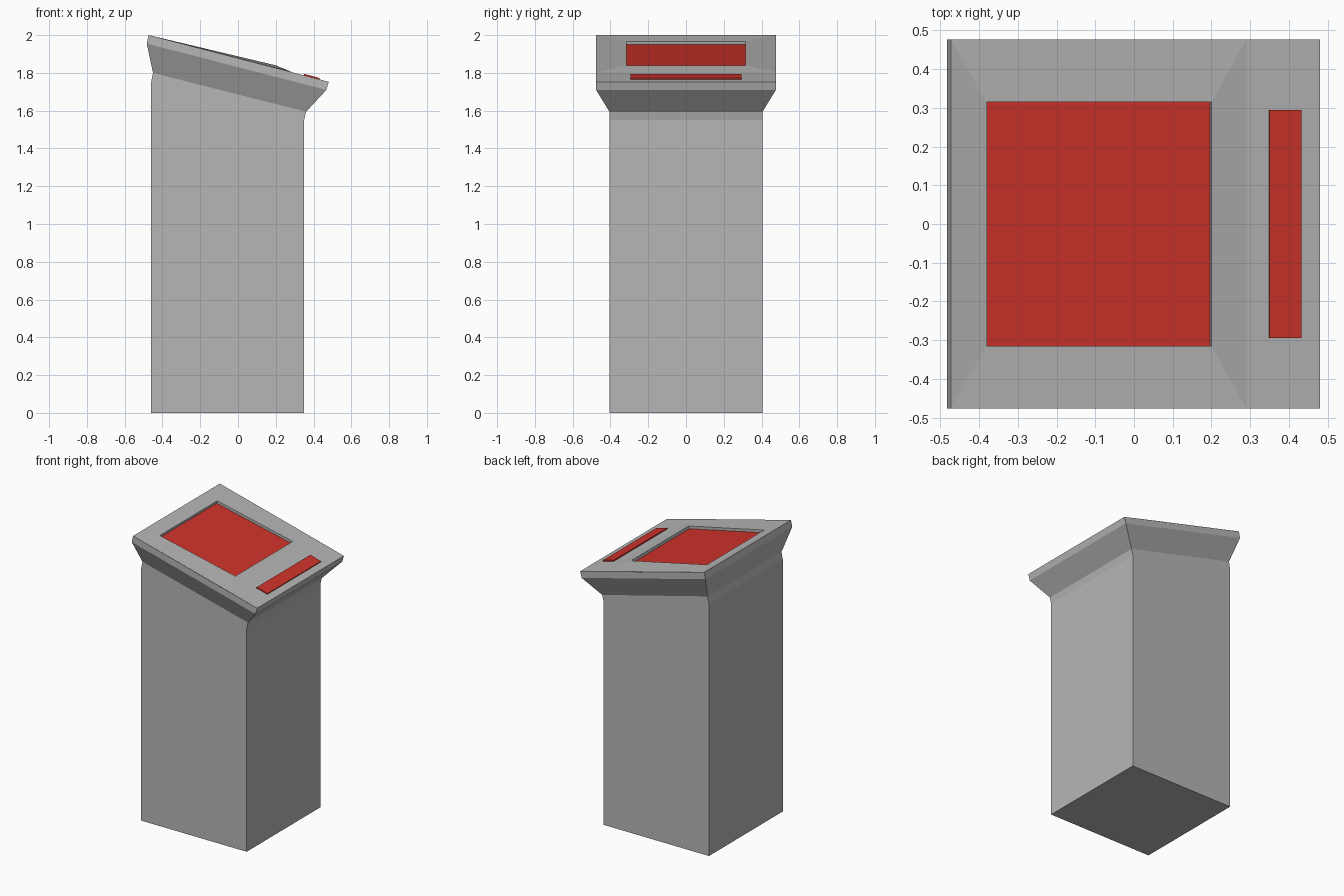
import bpy
import bmesh

cube = bpy.data.objects.get("Cube")
if cube:
    bpy.data.objects.remove(cube, do_unlink=True)


def make_material(name, rgb):
    mat = bpy.data.materials.new(name)
    mat.use_nodes = True
    color = (*rgb, 1.0)
    mat.diffuse_color = color
    mat.node_tree.nodes["Principled BSDF"].inputs["Base Color"].default_value = color
    return mat


grey = make_material("stone grey", (0.47, 0.47, 0.47))
red = make_material("signal red", (0.62, 0.033, 0.023))


def add_ring(bm, left, right, half):
    """Rectangular ring sloping from the left (x, z) edge to the right one."""
    (x0, z0), (x1, z1) = left, right
    return [bm.verts.new(p) for p in
            ((x0, -half, z0), (x1, -half, z1), (x1, half, z1), (x0, half, z0))]


def bridge(bm, lower, upper):
    for i in range(4):
        j = (i + 1) % 4
        bm.faces.new((lower[i], lower[j], upper[j], upper[i]))


def finish(bm, name, mat):
    mesh = bpy.data.meshes.new(name)
    bm.to_mesh(mesh)
    bm.free()
    mesh.materials.append(mat)
    obj = bpy.data.objects.new(name, mesh)
    bpy.context.collection.objects.link(obj)
    return obj


def loft(name, sections, mat):
    """Closed solid through a stack of sloping rectangles."""
    bm = bmesh.new()
    rings = [add_ring(bm, *s) for s in sections]
    for lower, upper in zip(rings, rings[1:]):
        bridge(bm, lower, upper)
    bm.faces.new(rings[0][::-1])
    bm.faces.new(rings[-1])
    return finish(bm, name, mat)


# Shaft, flared collar, sloping rim, screen surround and recess
top_left, top_right, break_edge = (-0.473, 2.0), (0.48, 1.753), (0.29, 1.803)
bm = bmesh.new()
rings = [add_ring(bm, *s) for s in (
    ((-0.46, 0), (0.35, 0), 0.405),
    ((-0.46, 1.75), (0.35, 1.55), 0.405),
    ((-0.45, 1.80), (0.36, 1.594), 0.405),
    ((-0.483, 1.955), (0.468, 1.71), 0.476),
)]
rim = add_ring(bm, top_left, top_right, 0.476)
surround = add_ring(bm, top_left, break_edge, 0.476)
opening = add_ring(bm, (-0.38, 1.967), (0.20, 1.84), 0.315)
recess = add_ring(bm, (-0.384, 1.949), (0.196, 1.822), 0.315)
stack = rings + [rim]
for lower, upper in zip(stack, stack[1:]):
    bridge(bm, lower, upper)
bm.faces.new(rings[0][::-1])
bm.faces.new((surround[1], rim[1], rim[2], surround[2]))
bridge(bm, surround, opening)
bridge(bm, opening, recess)
bmesh.ops.remove_doubles(bm, verts=bm.verts[:], dist=0.0001)
finish(bm, "pedestal", grey)

# Red screen at the bottom of the recess
loft("screen", (((-0.385, 1.944), (0.195, 1.817), 0.315),
                ((-0.384, 1.949), (0.196, 1.822), 0.315)), red)

# Long red button set into the lower part of the slope
loft("button_bar", (((0.345, 1.774), (0.427, 1.752), 0.294),
                    ((0.350, 1.795), (0.432, 1.773), 0.294)), red)
